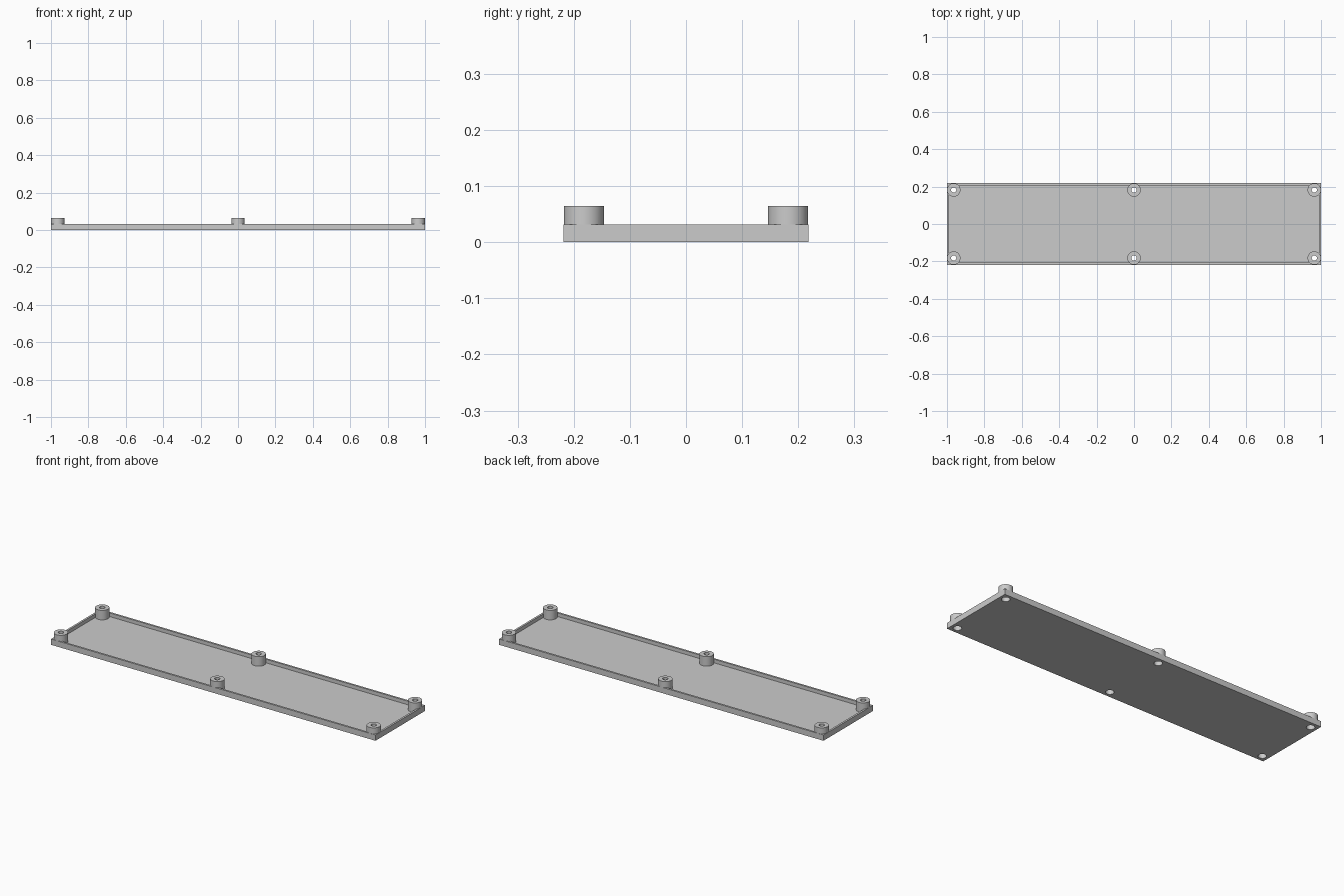
import bpy

if "Cube" in bpy.data.objects:
    bpy.data.objects.remove(bpy.data.objects["Cube"])

HALF_X, HALF_Y, RIM_Z = 1.0, 0.218, 0.032
WALL, FLOOR = 0.011, 0.012
BOSS_R, BOSS_Z = 0.0358, 0.065
BOSS_X, BOSS_Y = 0.964, 0.182
HOLE_R, RECESS_R, RECESS_Z = 0.014, 0.021, 0.04

grey = bpy.data.materials.new("light grey plastic")
grey.diffuse_color = (0.6, 0.6, 0.6, 1)
grey.use_nodes = True
grey.node_tree.nodes["Principled BSDF"].inputs["Base Color"].default_value = grey.diffuse_color


def box(name, hx, hy, z0, z1):
    bpy.ops.mesh.primitive_cube_add(size=1, location=(0, 0, (z0 + z1) / 2))
    ob = bpy.context.object
    ob.name = name
    ob.scale = (2 * hx, 2 * hy, z1 - z0)
    bpy.ops.object.transform_apply(location=True, rotation=True, scale=True)
    ob.data.materials.append(grey)
    return ob


def cylinder(name, x, y, r, z0, z1):
    bpy.ops.mesh.primitive_cylinder_add(vertices=48, radius=r, depth=z1 - z0,
                                        location=(x, y, (z0 + z1) / 2))
    ob = bpy.context.object
    ob.name = name
    ob.data.materials.append(grey)
    return ob


def combine(target, other, operation):
    mod = target.modifiers.new(operation.lower(), 'BOOLEAN')
    mod.operation = operation
    mod.solver = 'EXACT'
    mod.object = other
    bpy.ops.object.select_all(action='DESELECT')
    bpy.context.view_layer.objects.active = target
    target.select_set(True)
    bpy.ops.object.modifier_apply(modifier=mod.name)
    bpy.data.objects.remove(other, do_unlink=True)


# shallow tray with a thin rim
tray = box("cover_tray", HALF_X, HALF_Y, 0, RIM_Z)
combine(tray, box("cavity", HALF_X - WALL, HALF_Y - WALL, FLOOR, 0.1), 'DIFFERENCE')

# six screw bosses with through holes and screw head recesses underneath
spots = [(x, y) for x in (-BOSS_X, 0, BOSS_X) for y in (-BOSS_Y, BOSS_Y)]
for x, y in spots:
    combine(tray, cylinder("boss", x, y, BOSS_R, 0.005, BOSS_Z), 'UNION')
for x, y in spots:
    combine(tray, cylinder("hole", x, y, HOLE_R, -0.05, 0.1), 'DIFFERENCE')
    combine(tray, cylinder("recess", x, y, RECESS_R, -0.05, RECESS_Z), 'DIFFERENCE')

bpy.ops.object.shade_smooth_by_angle(angle=0.6)
